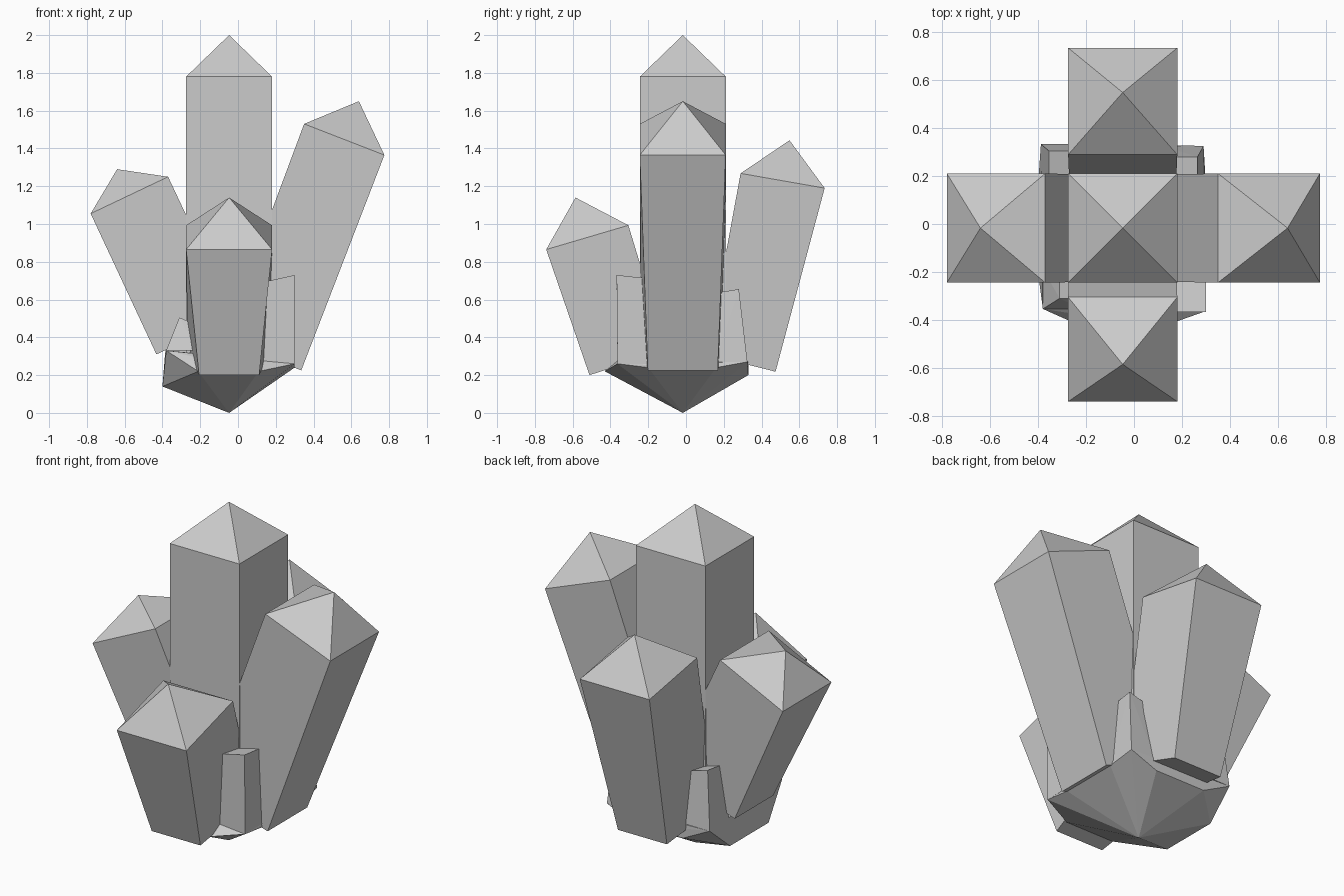
import bpy, bmesh
from mathutils import Vector

if "Cube" in bpy.data.objects:
    bpy.data.objects.remove(bpy.data.objects["Cube"])

CX, CY = -0.047, -0.017   # cluster axis
HALF = 0.2275             # half width of the large crystals


def make(name, verts, faces):
    me = bpy.data.meshes.new(name)
    me.from_pydata([tuple(v) for v in verts], [], faces)
    bm = bmesh.new()
    bm.from_mesh(me)
    bmesh.ops.recalc_face_normals(bm, faces=bm.faces)
    bm.to_mesh(me)
    bm.free()
    ob = bpy.data.objects.new(name, me)
    bpy.context.collection.objects.link(ob)
    return ob


def hull(name, pts):
    bm = bmesh.new()
    for p in pts:
        bm.verts.new(p)
    res = bmesh.ops.convex_hull(bm, input=bm.verts)
    junk = {g for g in res["geom_interior"] + res["geom_unused"]
            if isinstance(g, bmesh.types.BMVert)}
    bmesh.ops.delete(bm, geom=list(junk), context='VERTS')
    bmesh.ops.recalc_face_normals(bm, faces=bm.faces)
    me = bpy.data.meshes.new(name)
    bm.to_mesh(me)
    bm.free()
    ob = bpy.data.objects.new(name, me)
    bpy.context.collection.objects.link(ob)
    return ob


def crystal(name, d, bot_out, bot_in, top_out, top_in, apex, w_out, w_in):
    """Square crystal leaning along direction d; profile points are (radius, z)."""
    d = Vector((d[0], d[1], 0))
    s = Vector((-d.y, d.x, 0))
    c = Vector((CX, CY, 0))

    def pt(p, w):
        return c + d * p[0] + s * w + Vector((0, 0, p[1]))

    verts = []
    for o, i, wo, wi in ((bot_out, bot_in, w_out, w_in),
                         (top_out, top_in, HALF, HALF)):
        verts += [pt(o, -wo), pt(o, wo), pt(i, wi), pt(i, -wi)]
    verts.append(pt(apex, 0))
    faces = [(0, 1, 2, 3)]
    for k in range(4):
        n = (k + 1) % 4
        faces += [(k, n, n + 4, k + 4), (k + 4, n + 4, 8)]
    make(name, verts, faces)


# Large crystals
crystal("centre_crystal", (1, 0), (HALF, 0.3), (-HALF, 0.3),
        (HALF, 1.78), (-HALF, 1.78), (0, 2.0), HALF, HALF)
crystal("right_crystal", (1, 0), (0.382, 0.225), (-0.03, 0.385),
        (0.822, 1.365), (0.397, 1.53), (0.687, 1.65), 0.185, 0.22)
crystal("left_crystal", (-1, 0), (0.385, 0.31), (-0.03, 0.50),
        (0.733, 1.055), (0.323, 1.25), (0.593, 1.29), 0.18, 0.22)
crystal("back_crystal", (0, 1), (0.491, 0.218), (0.13, 0.31),
        (0.751, 1.19), (0.306, 1.268), (0.565, 1.443), 0.16, 0.22)
crystal("front_crystal", (0, -1), (0.494, 0.20), (0.087, 0.33),
        (0.723, 0.865), (0.288, 0.993), (0.568, 1.14), 0.159, 0.22)


# Small crystals nested in the four corners
def shard(name, bottom, top):
    pts = []
    for p, drop in ((bottom, 0.0), (top, 0.02)):
        x, y, z = p
        ix = CX + (0.17 if x > 0 else -0.17)
        iy = CY + (0.17 if y > 0 else -0.17)
        pts += [(x, y, z), (ix, y, z - 2 * drop), (x, iy, z - drop), (ix, iy, z - 3 * drop)]
    hull(name, pts)


shard("front_right_shard", (0.30, -0.363, 0.26), (0.30, -0.367, 0.73))
shard("back_right_shard", (0.29, 0.325, 0.27), (0.265, 0.28, 0.655))
shard("front_left_shard", (-0.38, -0.354, 0.33), (-0.31, -0.31, 0.505))
shard("back_left_shard", (-0.388, 0.333, 0.29), (-0.355, 0.305, 0.63))

# Faceted base rock tapering to a point
hull("base_rock", [
    (CX, CY, 0.0),
    (-0.40, 0.16, 0.14), (-0.40, -0.20, 0.14), (-0.38, -0.354, 0.33),
    (-0.21, -0.43, 0.22), (0.11, -0.43, 0.22), (0.30, -0.363, 0.26),
    (0.30, -0.20, 0.24), (0.30, 0.16, 0.24), (0.29, 0.325, 0.27),
    (0.12, 0.33, 0.20), (-0.21, 0.33, 0.20), (-0.388, 0.333, 0.29)])
